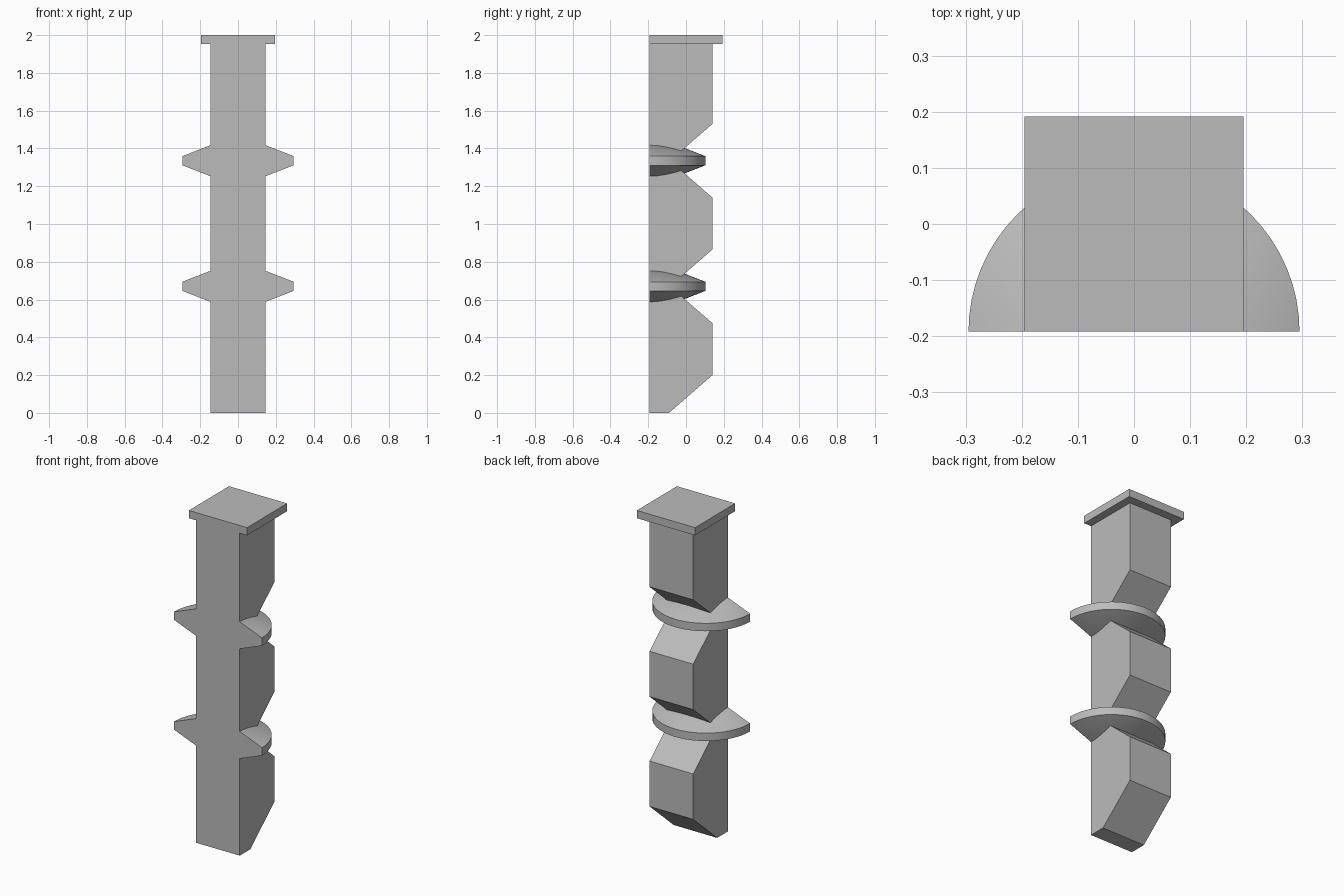
import bpy, bmesh, math
from mathutils import Vector

if "Cube" in bpy.data.objects:
    bpy.data.objects.remove(bpy.data.objects["Cube"], do_unlink=True)

FRONT = -0.192
LEVELS = (0.67, 1.335)          # heights of the two flanges

grey = bpy.data.materials.new("plain grey")
grey.use_nodes = True
colour = (0.5, 0.5, 0.5, 1)
grey.diffuse_color = colour
grey.node_tree.nodes["Principled BSDF"].inputs["Base Color"].default_value = colour


def finish(name, bm):
    bmesh.ops.recalc_face_normals(bm, faces=bm.faces)
    mesh = bpy.data.meshes.new(name)
    bm.to_mesh(mesh)
    bm.free()
    mesh.materials.append(grey)
    obj = bpy.data.objects.new(name, mesh)
    bpy.context.collection.objects.link(obj)
    return obj


def extrude_profile(name, points, half_width):
    """Extrude a (y, z) side profile symmetrically along x."""
    bm = bmesh.new()
    face = bm.faces.new([bm.verts.new((-half_width, y, z)) for y, z in points])
    ext = bmesh.ops.extrude_face_region(bm, geom=[face])
    verts = [v for v in ext["geom"] if isinstance(v, bmesh.types.BMVert)]
    bmesh.ops.translate(bm, verts=verts, vec=(2 * half_width, 0, 0))
    return finish(name, bm)


def half_flange(name, z, radius=0.295, rim=0.024, core=0.139, segments=32):
    """Half disc tapering from a thick centre to a thin rim, flat at the front."""
    bm = bmesh.new()
    origin = Vector((0, FRONT, z))
    pts = [(0, -core), (radius, -rim), (radius, rim), (0, core)]
    verts = [bm.verts.new(origin + Vector((r, 0, h))) for r, h in pts]
    edges = [bm.edges.new(pair) for pair in zip(verts, verts[1:])]
    bmesh.ops.spin(bm, geom=verts + edges, cent=origin, axis=(0, 0, 1),
                   angle=math.pi, steps=segments)
    bmesh.ops.remove_doubles(bm, verts=bm.verts, dist=0.0001)
    # Close the flat front
    bmesh.ops.holes_fill(bm, edges=[e for e in bm.edges if e.is_boundary])
    obj = finish(name, bm)
    bpy.ops.object.select_all(action='DESELECT')
    obj.select_set(True)
    bpy.context.view_layer.objects.active = obj
    bpy.ops.object.shade_smooth_by_angle(angle=math.radians(20))


# Post with a chamfered foot and a V notch in the back at each flange
back = 0.14
profile = [(FRONT, 0), (-0.09, 0), (back, 0.2)]
for z in LEVELS:
    profile += [(back, z - 0.195), (-0.085, z), (back, z + 0.195)]
profile += [(back, 1.96), (FRONT, 1.96)]
extrude_profile("post", profile, 0.146)

# Square cap plate
extrude_profile("cap", [(FRONT, 1.953), (0.192, 1.953), (0.192, 2), (FRONT, 2)], 0.195)

# Tapered half-round flanges
for label, z in zip(("lower", "upper"), LEVELS):
    half_flange(label + "_flange", z)
